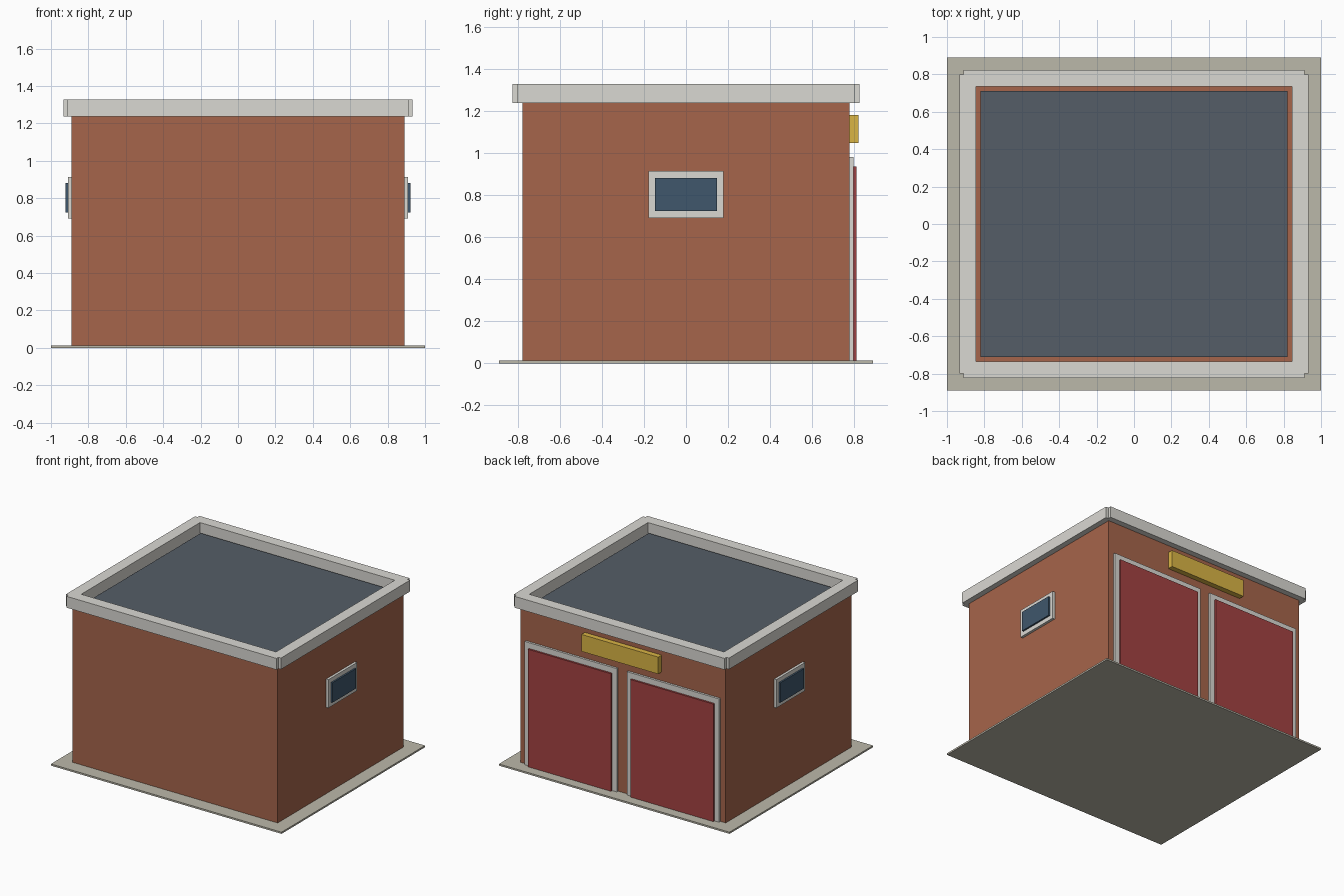
import bpy
import bmesh

if "Cube" in bpy.data.objects:
    bpy.data.objects.remove(bpy.data.objects["Cube"])


def material(name, rgb):
    m = bpy.data.materials.new(name)
    m.diffuse_color = (*rgb, 1)
    m.use_nodes = True
    m.node_tree.nodes["Principled BSDF"].inputs["Base Color"].default_value = m.diffuse_color
    return m


brick = material("brick", (0.38, 0.13, 0.07))
trim = material("trim", (0.70, 0.69, 0.65))
concrete = material("concrete", (0.50, 0.48, 0.40))
slate = material("slate", (0.09, 0.11, 0.135))
red = material("red_paint", (0.37, 0.055, 0.055))
yellow = material("yellow_paint", (0.70, 0.46, 0.06))
glass = material("glass", (0.05, 0.095, 0.15))


def box(name, x, y, z, mat):
    """Box spanning the (min, max) ranges x, y, z."""
    bm = bmesh.new()
    bmesh.ops.create_cube(bm, size=1)
    for v in bm.verts:
        v.co = [r[0] if c < 0 else r[1] for c, r in zip(v.co, (x, y, z))]
    mesh = bpy.data.meshes.new(name)
    bm.to_mesh(mesh)
    bm.free()
    mesh.materials.append(mat)
    ob = bpy.data.objects.new(name, mesh)
    bpy.context.collection.objects.link(ob)
    return ob


def span(centre, half):
    return (centre - half, centre + half)


# Ground slab, brick body and flat roof
SLAB, TOP = 0.0133, 1.238
box("ground_slab", (-1, 1), (-0.889, 0.889), (0, SLAB), concrete)
box("walls", (-0.889, 0.889), (-0.778, 0.778), (SLAB, TOP), brick)
box("roof_deck", (-0.82, 0.82), (-0.71, 0.71), (TOP, 1.26), slate)

for side, s in (("left", -1), ("right", 1)):
    # Parapet: long bars front and back, shorter bars at the sides
    end = "front" if s < 0 else "back"
    box("parapet_" + end, (-0.911, 0.911), span(s * 0.78, 0.0444), (TOP, 1.327), trim)
    box("parapet_" + side, span(s * 0.889, 0.0444), (-0.80, 0.80), (TOP, 1.327), trim)

    # Side windows
    box("window_frame_" + side, span(s * 0.889, 0.02), (-0.178, 0.178), (0.691, 0.913), trim)
    box("window_glass_" + side, span(s * 0.905, 0.017), (-0.147, 0.147), (0.724, 0.88), glass)

    # Garage doors on the back wall
    box("door_frame_" + side, span(s * 0.444, 0.40), (0.76, 0.795), (0.005, 0.98), trim)
    box("door_panel_" + side, span(s * 0.444, 0.36), (0.775, 0.81), (0.005, 0.935), red)

# Blank sign board above the doors
box("sign_board", (-0.333, 0.333), (0.76, 0.82), (1.048, 1.181), yellow)
